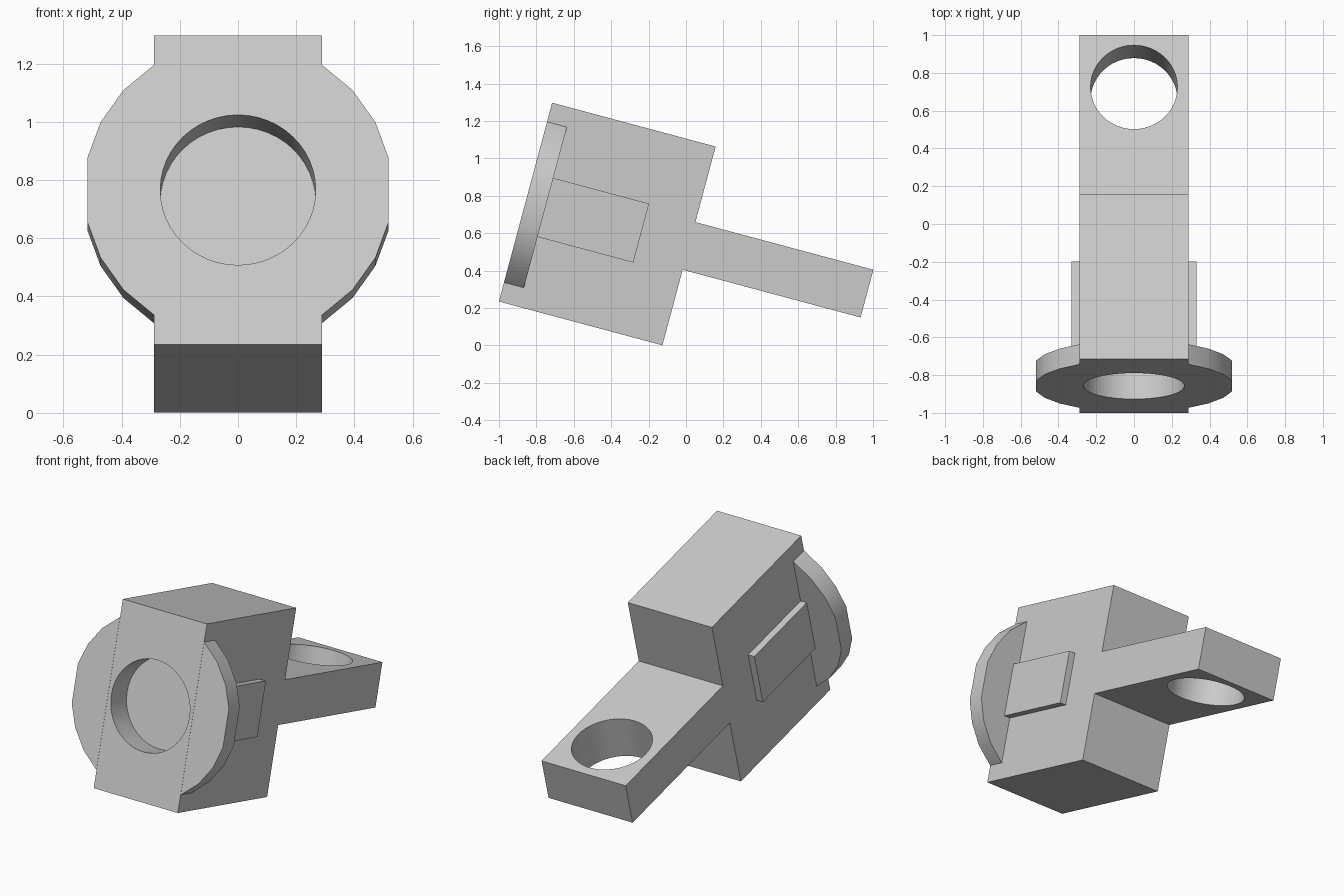
import bpy, bmesh
from math import radians, sin, cos
from mathutils import Matrix, Vector

cube = bpy.data.objects.get("Cube")
if cube:
    bpy.data.objects.remove(cube, do_unlink=True)

grey = bpy.data.materials.new("light grey")
grey.use_nodes = True
colour = (0.6, 0.6, 0.6, 1)
grey.diffuse_color = colour
grey.node_tree.nodes["Principled BSDF"].inputs["Base Color"].default_value = colour

# The whole part leans forward; its local origin is the centre of the front face
TILT = Matrix.Translation((0, -0.858, 0.766)) @ Matrix.Rotation(radians(-15), 4, 'X')
HALF_WIDTH = 0.288


def prism(name, outline, direction):
    """Extrude a flat outline along a direction."""
    bm = bmesh.new()
    face = bm.faces.new([bm.verts.new(p) for p in outline])
    new = bmesh.ops.extrude_face_region(bm, geom=[face])["geom"]
    moved = [v for v in new if isinstance(v, bmesh.types.BMVert)]
    bmesh.ops.translate(bm, verts=moved, vec=Vector(direction))
    bmesh.ops.recalc_face_normals(bm, faces=bm.faces)
    mesh = bpy.data.meshes.new(name)
    bm.to_mesh(mesh)
    bm.free()
    mesh.materials.append(grey)
    obj = bpy.data.objects.new(name, mesh)
    obj.matrix_world = TILT
    bpy.context.collection.objects.link(obj)
    return obj


def activate(obj):
    bpy.ops.object.select_all(action='DESELECT')
    obj.select_set(True)
    bpy.context.view_layer.objects.active = obj


def smooth(obj):
    activate(obj)
    bpy.ops.object.shade_smooth_by_angle(angle=radians(30))


def drill(obj, radius, depth, matrix):
    """Cut a round hole with a temporary cylinder."""
    bpy.ops.mesh.primitive_cylinder_add(vertices=48, radius=radius, depth=depth)
    cutter = bpy.context.object
    cutter.name = "hole_cutter"
    cutter.hide_render = True
    cutter.matrix_world = TILT @ matrix
    cutter.data.materials.append(grey)
    activate(obj)
    mod = obj.modifiers.new("hole", 'BOOLEAN')
    mod.operation = 'DIFFERENCE'
    mod.solver = 'EXACT'
    mod.object = cutter
    bpy.ops.object.modifier_apply(modifier=mod.name)
    bpy.data.objects.remove(cutter, do_unlink=True)


# Block with its rear tongue, from a side profile
upper = [(0, 0.55), (0.905, 0.55), (0.905, 0.132), (1.89, 0.132)]
profile = upper + [(y, -z) for y, z in reversed(upper)]
body = prism("body_and_tongue", [(-HALF_WIDTH, y, z) for y, z in profile],
             (2 * HALF_WIDTH, 0, 0))

# Blind recess in the front, through hole in the tongue
drill(body, 0.267, 0.32, Matrix.Rotation(radians(90), 4, 'X'))
drill(body, 0.23, 0.6, Matrix.Translation((0, 1.603, 0)))
smooth(body)

for side, label in ((1, "left"), (-1, "right")):
    # Rounded flange ear beside the front face
    angles = [57, 42, 27, 12.4]
    angles += [-a for a in reversed(angles)]
    arc = [(side * 0.53 * cos(radians(a)), 0, 0.53 * sin(radians(a))) for a in angles]
    smooth(prism(label + "_flange", arc, (0, 0.11, 0)))

    # Raised pad on the side wall
    pad = [(side * HALF_WIDTH, y, z) for y, z in
           ((0.11, -0.163), (0.64, -0.163), (0.64, 0.163), (0.11, 0.163))]
    prism(label + "_side_pad", pad, (side * 0.042, 0, 0))
